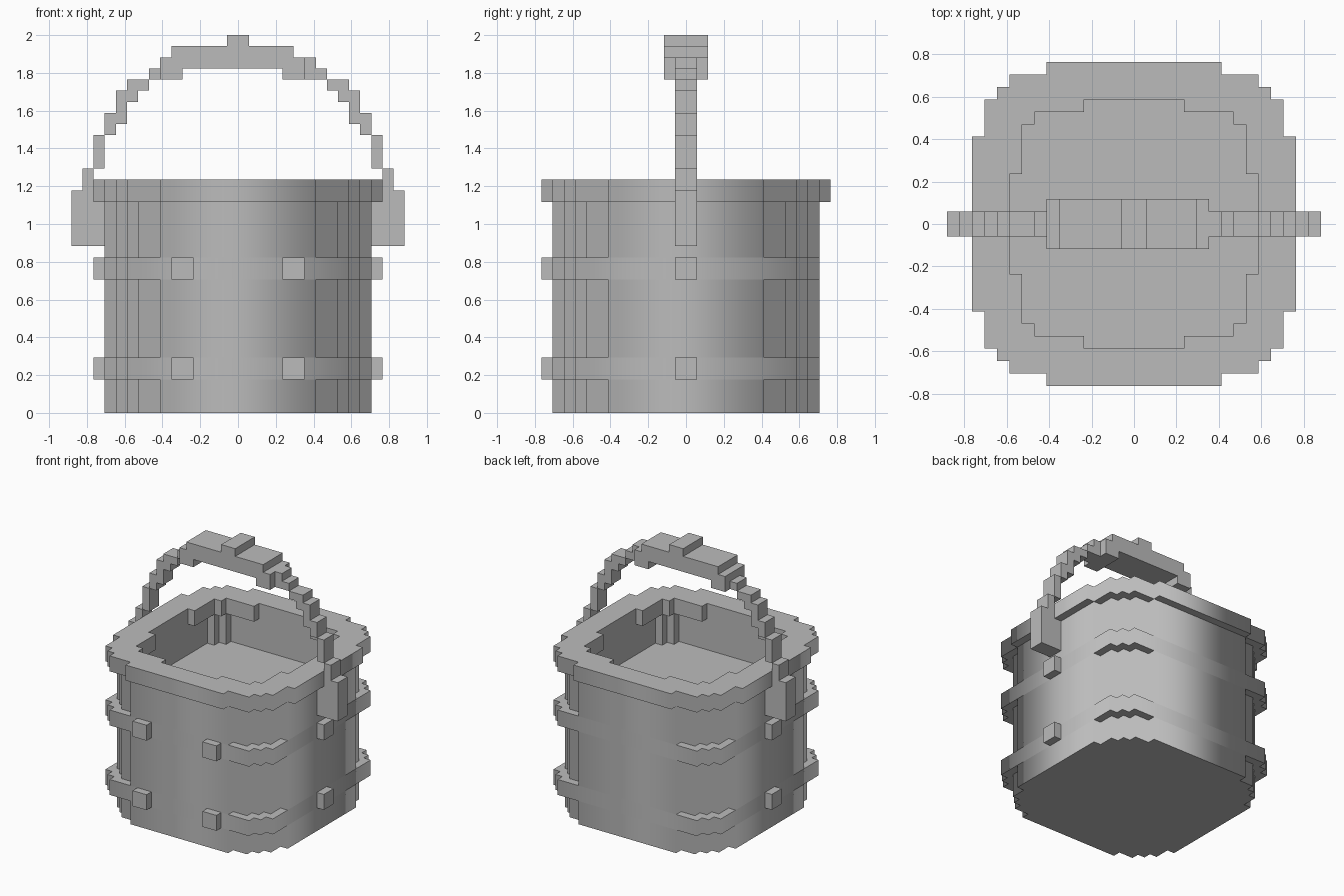
import bpy
import bmesh

U = 2 / 34  # one block

cube = bpy.data.objects.get("Cube")
if cube:
    bpy.data.objects.remove(cube, do_unlink=True)

grey = bpy.data.materials.new("plain_grey")
grey.use_nodes = True
grey.diffuse_color = (0.5, 0.5, 0.5, 1)
grey.node_tree.nodes["Principled BSDF"].inputs["Base Color"].default_value = (0.5, 0.5, 0.5, 1)


def finish(name, bm):
    """Scale from blocks to units and link the object."""
    bmesh.ops.recalc_face_normals(bm, faces=bm.faces[:])
    bmesh.ops.scale(bm, vec=(U, U, U), verts=bm.verts[:])
    mesh = bpy.data.meshes.new(name)
    bm.to_mesh(mesh)
    bm.free()
    mesh.materials.append(grey)
    obj = bpy.data.objects.new(name, mesh)
    bpy.context.collection.objects.link(obj)
    return obj


def mirrored(quarter):
    """Complete a stepped outline from its quarter, listed from +y to +x."""
    half = quarter + [(x, -y) for x, y in reversed(quarter)]
    return half + [(-x, y) for x, y in reversed(half)]


def layer(name, z0, z1, outer, inner=None):
    """Upright prism of a stepped outline, with an optional opening."""
    bm = bmesh.new()
    for outline in filter(None, (outer, inner)):
        vs = [bm.verts.new((x, y, z0)) for x, y in mirrored(outline)]
        for a, b in zip(vs, vs[1:] + vs[:1]):
            bm.edges.new((a, b))
    bmesh.ops.triangle_fill(bm, use_beauty=True, edges=bm.edges[:], normal=(0, 0, 1))
    new = bmesh.ops.extrude_face_region(bm, geom=bm.faces[:])["geom"]
    top = [v for v in new if isinstance(v, bmesh.types.BMVert)]
    bmesh.ops.translate(bm, vec=(0, 0, z1 - z0), verts=top)
    # Outer walls shade round; level edges and the opening stay crisp
    for f in bm.faces:
        f.smooth = True
    for e in bm.edges:
        a, b = (v.co for v in e.verts)
        upright = abs(a.z - b.z) > 0.5 and a.xy.length > 13
        level_cap = a.z == b.z and all(abs(f.normal.z) > 0.5 for f in e.link_faces)
        e.smooth = upright or level_cap
    return finish(name, bm)


def blocks(name, boxes):
    """Flat-faced part made of boxes (x0, x1, half depth, z0, z1)."""
    bm = bmesh.new()
    for x0, x1, d, z0, z1 in boxes:
        vs = bmesh.ops.create_cube(bm, size=1)["verts"]
        bmesh.ops.scale(bm, vec=(x1 - x0, 2 * d, z1 - z0), verts=vs)
        bmesh.ops.translate(bm, vec=((x0 + x1) / 2, 0, (z0 + z1) / 2), verts=vs)
    return finish(name, bm)


# Quarter outlines
BODY = [(7, 12), (7, 11), (9, 11), (9, 10), (10, 10), (10, 9), (11, 9), (11, 7), (12, 7)]
BAND = [(10, 12), (10, 11), (11, 11), (11, 10), (12, 10)]
RIM = [(7, 13), (7, 12)] + BAND + [(12, 7), (13, 7)]
HOLLOW = [(8, 10), (8, 9), (9, 9), (9, 8), (10, 8)]
OPENING = [(4, 10), (4, 9), (8, 9), (8, 8), (9, 8), (9, 4), (10, 4)]

# Bucket walls, bands and rim
layer("lower_wall", 0, 3, BODY)
layer("lower_band", 3, 5, BAND)
layer("middle_wall", 5, 12, BODY)
layer("upper_band", 12, 14, BAND)
layer("inner_floor", 14, 15, BODY)
layer("upper_wall", 15, 19, BODY, HOLLOW)
layer("rim", 19, 21, RIM, OPENING)

# Studs on the front and both sides, level with the bands
for level, z in (("lower", 3), ("upper", 12)):
    for side, s in (("left", 1), ("right", -1)):
        stud = blocks(f"{level}_{side}_front_stud", [(s * 5 - 1, s * 5 + 1, 0.5, z, z + 2)])
        stud.location.y = -12.5 * U
        x0, x1 = sorted((s * 12, s * 13))
        blocks(f"{level}_{side}_side_stud", [(x0, x1, 1, z, z + 2)])

# Handle brackets and stepped arms: (inner x, outer x, bottom, top)
ARM = [(13, 14, 18, 22), (12, 13, 22, 25), (11, 12, 25, 27), (10, 11, 26, 29),
       (9, 10, 28, 30), (8, 9, 29, 30), (7, 8, 30, 31), (6, 7, 30, 32)]
for side, s in (("left", 1), ("right", -1)):
    def part(a, b, z0, z1):
        return (*sorted((s * a, s * b)), 1, z0, z1)
    blocks(f"{side}_bracket", [part(12, 13, 15, 19), part(13, 14, 15, 18), part(14, 15, 15, 20)])
    blocks(f"{side}_handle_arm", [part(*step) for step in ARM])

# Wide grip with lowered ends and a top knob
blocks("grip", [(-6, 5, 2, 31, 33), (-7, -5, 2, 30, 32), (4, 6, 2, 30, 32), (-1, 1, 2, 33, 34)])
